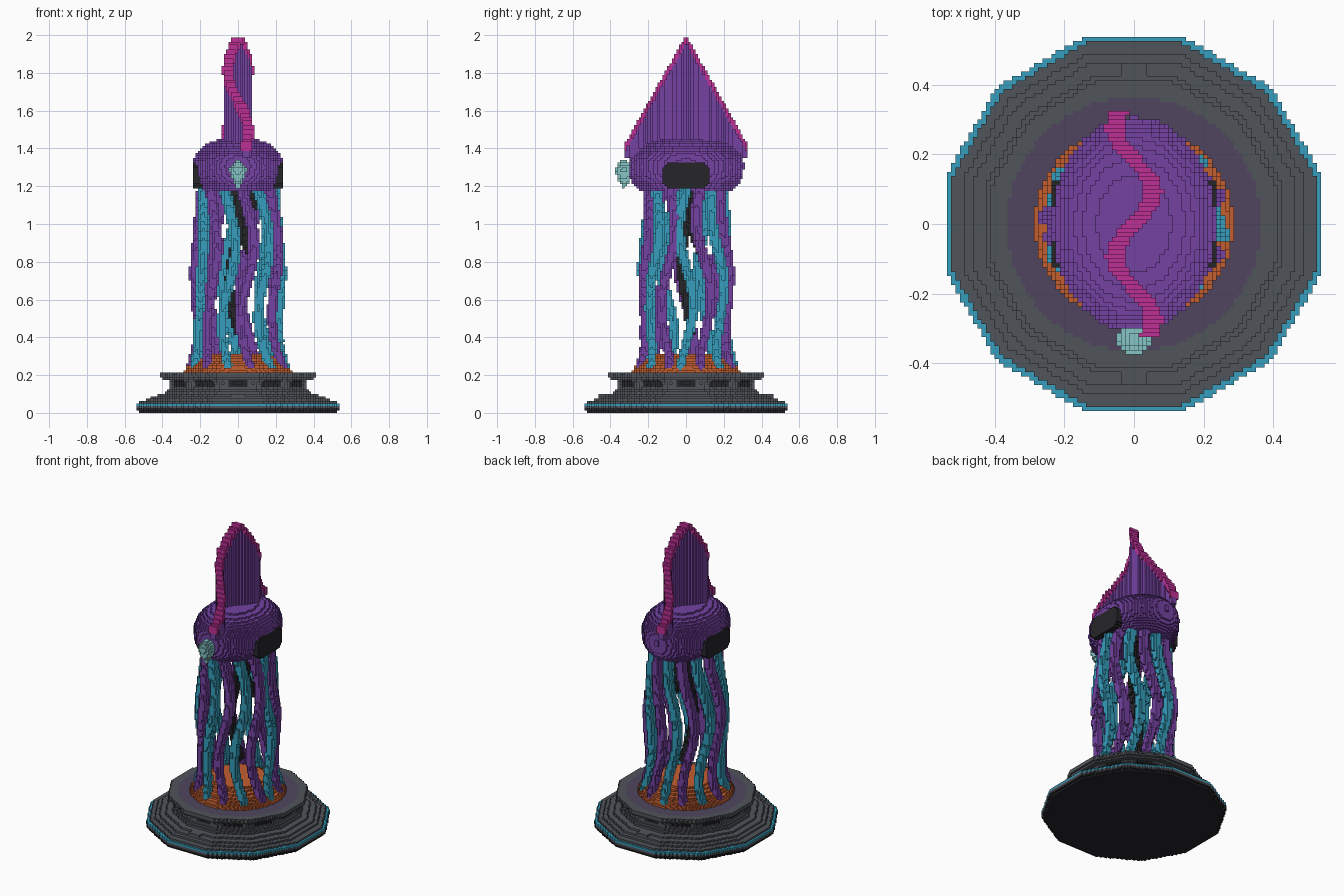
import bpy
import math
from mathutils import Vector

cube = bpy.data.objects.get("Cube")
if cube:
    bpy.data.objects.remove(cube)

V = 0.0125          # edge length of one block
cells = {}          # block index -> (part, colour)


def linear(c):
    c /= 255
    return c / 12.92 if c < 0.04 else ((c + 0.055) / 1.055) ** 2.4


PALETTE = {
    "purple": (116, 66, 162), "cyan": (54, 158, 188), "orange": (196, 94, 48),
    "grey": (80, 84, 90), "plum": (80, 69, 94), "black": (38, 38, 42),
    "magenta": (190, 48, 150), "pale_teal": (134, 198, 198),
}
materials = {}
for name, rgb in PALETTE.items():
    m = bpy.data.materials.new(name)
    colour = (*[linear(c) for c in rgb], 1)
    m.use_nodes = True
    m.diffuse_color = colour
    m.node_tree.nodes["Principled BSDF"].inputs["Base Color"].default_value = colour
    materials[name] = m


def lerp(points, t):
    """Piecewise linear lookup in a short list of (t, value)."""
    if t <= points[0][0]:
        return points[0][1]
    for (a, u), (b, v) in zip(points, points[1:]):
        if t <= b:
            return u + (v - u) * (t - a) / (b - a)
    return points[-1][1]


def fill(part, lo, hi, rule):
    """Fill a box with blocks; the rule returns a colour or None."""
    a = [math.floor(c / V) for c in lo]
    b = [math.ceil(c / V) for c in hi]
    for k in range(a[2], b[2]):
        for j in range(a[1], b[1]):
            for i in range(a[0], b[0]):
                colour = rule((i + .5) * V, (j + .5) * V, (k + .5) * V)
                if colour:
                    cells[i, j, k] = (part, colour)


def stroke(part, colour, path, radius):
    """Sweep a ball of blocks along a path(t), t in 0..1."""
    steps = 130
    for s in range(steps + 1):
        p, r = path(s / steps), radius(s / steps)
        e = Vector((r, r, r))
        fill(part, p - e, p + e, lambda x, y, z: colour
             if (Vector((x, y, z)) - p).length <= r else None)


# Twelve-sided pedestal with trim line, waist slots and plum inlay
PROFILE = [(0, .522), (.02, .537), (.05, .537), (.06, .508), (.085, .455),
           (.105, .385), (.13, .36), (.165, .355), (.185, .405), (.21, .41)]
SECTOR = math.pi / 6


def pedestal(x, y, z):
    r, angle = math.hypot(x, y), math.atan2(y, x)
    local = angle - SECTOR * round(angle / SECTOR)
    apothem, side = r * math.cos(local), r * math.sin(local)
    edge = lerp(PROFILE, z)
    if apothem > edge:
        return None
    if z < .03:
        return "black"
    if .037 < z < .05 and apothem > edge - .03:
        return "cyan"
    if .135 < z < .175 and abs(side) < .055 and apothem > edge - .03:
        return "black"
    if z > .195 and r < .365:
        return "plum"
    return "grey"


fill("pedestal", (-.55, -.55, 0), (.55, .55, .2125), pedestal)
for sign in (-1, 1):
    fill("pedestal_step", (-.03, sign * .44 - .02, .05),
         (.03, sign * .44 + .02, .1), lambda x, y, z: "grey")

# Orange mound under the tentacles
MOUND = [(.21, .29), (.24, .275), (.27, .24), (.3, .175), (.32, .15)]
fill("mound", (-.3, -.3, .2125), (.3, .3, .3125),
     lambda x, y, z: "orange" if math.hypot(x, y) < lerp(MOUND, z) else None)

# Alternating purple and cyan tentacles
SPREAD = [(.23, .255), (.35, .22), (.5, .215), (.75, .232), (.95, .21), (1.22, .185)]


def tentacle_path(turn):
    angle = turn * math.tau / 7
    out = Vector((math.cos(angle), math.sin(angle), 0))
    side = Vector((-out.y, out.x, 0))
    crest = .57 + .06 * turn

    def path(t):
        z = .245 + t * .975
        sway = .037 * math.cos(math.tau * (z - crest) / .82)
        return out * lerp(SPREAD, z) + side * sway + Vector((0, 0, z))
    return path


for n in range(14):
    colour = "purple" if n % 2 else "cyan"
    stroke(colour + "_tentacles", colour, tentacle_path(n / 2),
           lambda t: .024 + .007 * t)

# Two short dark feelers hanging inside the ring
for x0, y0, end in ((.05, .05, .85), (-.02, .0, .43)):
    stroke("inner_feelers", "black", lambda t: Vector((
        x0 + .025 * math.sin(t * 7), y0 + .025 * math.cos(t * 6),
        1.2 + (end - 1.2) * t)), lambda t: .03 - .006 * t)


# Rounded head, flat underneath
def head(x, y, z):
    flat = math.hypot(x / .237, y / .307)
    rise = abs(z - 1.305) / (.15 if z > 1.305 else .19)
    return "purple" if flat ** 2.3 + rise ** 2.3 <= 1 else None


fill("head", (-.25, -.32, 1.185), (.25, .32, 1.47), head)


# Wavy triangular crest with a magenta rim
def crest(x, y, z):
    top = 2.0 - abs(y) * 1.78
    centre = .055 * math.sin(math.tau * y / .37)
    if z > top or z < 1.35:
        return None
    rim = z > top - .045
    if abs(x - centre) > (.027 if rim else .02):
        return None
    return "magenta" if rim else "purple"


fill("crest", (-.1, -.32, 1.35), (.1, .32, 2.0), crest)


# Black side plates with rounded corners
def plate(x, y, z):
    corner = max(abs(y) - .09, 0) + max(abs(z - 1.256) - .043, 0)
    return "black" if corner < .032 else None


for sign in (-1, 1):
    fill("side_plates", (sign * .2125 - .025, -.12, 1.1875),
         (sign * .2125 + .025, .12, 1.325), plate)


# Drop-shaped lamp on the brow
def lamp(x, y, z):
    width = lerp([(1.195, .008), (1.24, .036), (1.285, .048), (1.31, .04), (1.335, .015)], z)
    return "pale_teal" if math.hypot(x, y + .328) < width else None


fill("brow_lamp", (-.05, -.38, 1.2), (.05, -.27, 1.335), lamp)

# Turn the blocks into one surface mesh for each part
SIDES = []
for axis in range(3):
    u, v = (axis + 1) % 3, (axis + 2) % 3
    for sign in (0, 1):
        quad = []
        for a, b in ((0, 0), (1, 0), (1, 1), (0, 1)):
            corner = [0, 0, 0]
            corner[axis], corner[u], corner[v] = sign, a, b
            quad.append(corner)
        step = [0, 0, 0]
        step[axis] = 2 * sign - 1
        SIDES.append((step, quad if sign else quad[::-1]))

names = list(materials)
parts = {}
for (i, j, k), (part, colour) in cells.items():
    index, faces, slots = parts.setdefault(part, ({}, [], []))
    for (di, dj, dk), quad in SIDES:
        if (i + di, j + dj, k + dk) in cells:
            continue
        faces.append([index.setdefault((i + a, j + b, k + c), len(index))
                      for a, b, c in quad])
        slots.append(colour)

for part, (index, faces, slots) in parts.items():
    used = sorted(set(slots), key=names.index)
    mesh = bpy.data.meshes.new(part)
    mesh.from_pydata([(a * V, b * V, c * V) for a, b, c in index], [], faces)
    for colour in used:
        mesh.materials.append(materials[colour])
    for face, colour in zip(mesh.polygons, slots):
        face.material_index = used.index(colour)
    bpy.context.collection.objects.link(bpy.data.objects.new(part, mesh))
